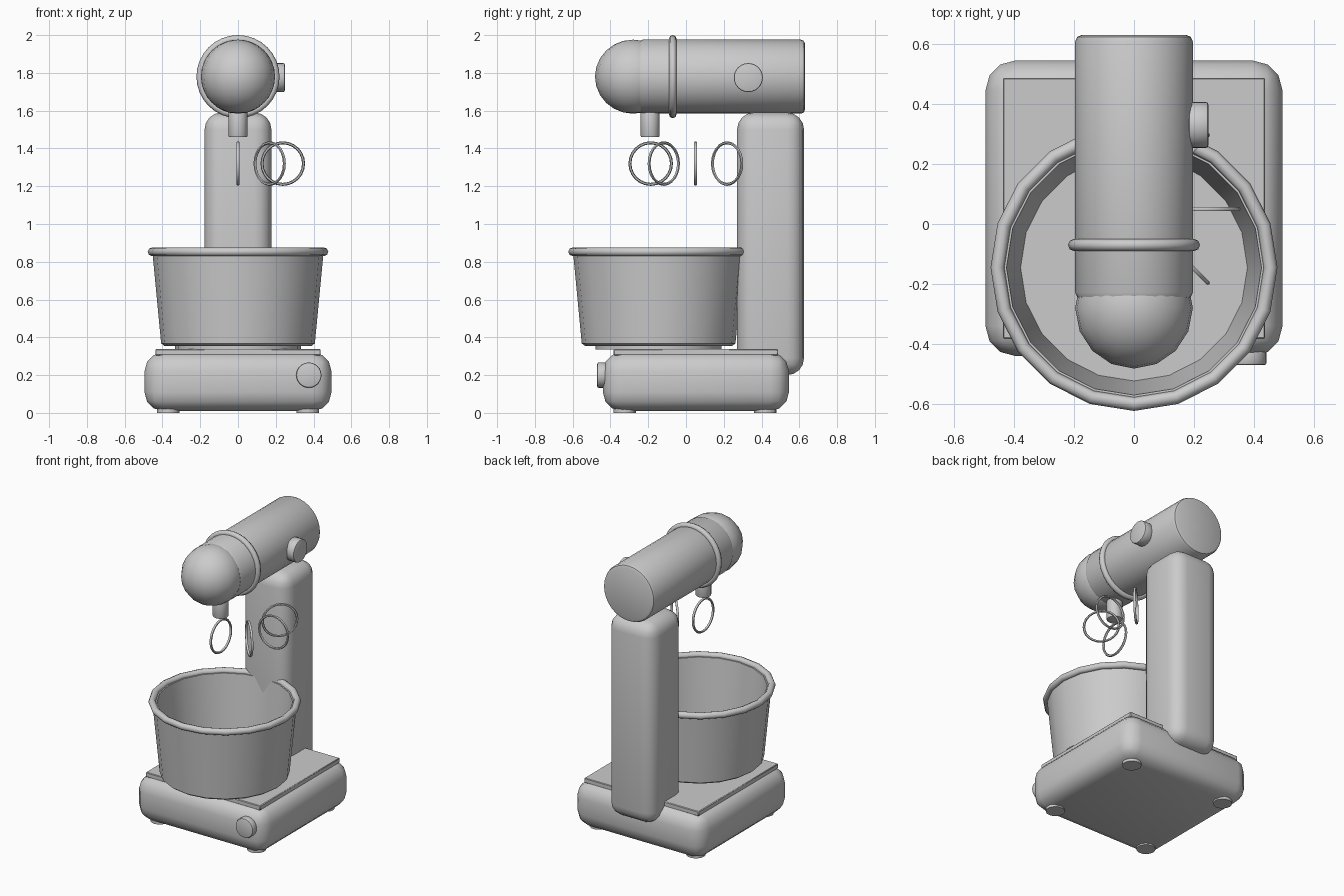
import bpy, bmesh, math
from math import pi, cos, sin, radians

if "Cube" in bpy.data.objects:
    bpy.data.objects.remove(bpy.data.objects["Cube"])

grey = bpy.data.materials.new("plain grey")
grey.diffuse_color = (0.6, 0.6, 0.6, 1)
grey.use_nodes = True
grey.node_tree.nodes["Principled BSDF"].inputs["Base Color"].default_value = grey.diffuse_color


def finish(ob, name, bevel=0, segments=3, angle=40):
    """Name, colour, optionally round, and smooth a part."""
    ob.name = name
    ob.data.materials.append(grey)
    if bevel:
        mod = ob.modifiers.new("rounding", "BEVEL")
        mod.width, mod.segments = bevel, segments
        mod.limit_method = "ANGLE"
        mod.angle_limit = radians(40)
        bpy.ops.object.modifier_apply(modifier=mod.name)
    bpy.ops.object.shade_smooth_by_angle(angle=radians(angle))
    return ob


def box(name, lo, hi, bevel=0, segments=3):
    centre = [(a + b) / 2 for a, b in zip(lo, hi)]
    bpy.ops.mesh.primitive_cube_add(size=1, location=centre)
    ob = bpy.context.object
    ob.scale = [b - a for a, b in zip(lo, hi)]
    bpy.ops.object.transform_apply(location=False, rotation=False, scale=True)
    return finish(ob, name, bevel, segments)


def cylinder(name, centre, radius, depth, rot=(0, 0, 0), bevel=0, sides=24):
    bpy.ops.mesh.primitive_cylinder_add(vertices=sides, radius=radius, depth=depth,
                                        location=centre, rotation=rot)
    return finish(bpy.context.object, name, bevel, 2)


def ring(name, centre, major, minor, rot=(0, 0, 0), sides=32, tube=8):
    bpy.ops.mesh.primitive_torus_add(location=centre, rotation=rot, major_radius=major,
                                     minor_radius=minor, major_segments=sides,
                                     minor_segments=tube)
    return finish(bpy.context.object, name, angle=60)


def lathe(name, centre, profile, sides):
    """Spin a profile that starts and ends on the z axis."""
    bm = bmesh.new()
    verts = [bm.verts.new((r, 0, z)) for r, z in profile]
    edges = [bm.edges.new(p) for p in zip(verts, verts[1:])]
    bmesh.ops.spin(bm, geom=verts + edges, cent=(0, 0, 0), axis=(0, 0, 1),
                   angle=2 * pi, steps=sides, use_duplicate=False)
    bmesh.ops.remove_doubles(bm, verts=bm.verts, dist=1e-4)
    bmesh.ops.recalc_face_normals(bm, faces=bm.faces)
    me = bpy.data.meshes.new(name)
    bm.to_mesh(me)
    bm.free()
    ob = bpy.data.objects.new(name, me)
    bpy.context.collection.objects.link(ob)
    ob.location = centre
    bpy.ops.object.select_all(action="DESELECT")
    bpy.context.view_layer.objects.active = ob
    ob.select_set(True)
    return finish(ob, name)


# Base with feet, top plate and front dial
box("base", (-0.495, -0.44, 0.01), (0.495, 0.545, 0.32), 0.1)
box("base_plate", (-0.437, -0.383, 0.305), (0.437, 0.487, 0.338), 0.004, 1)
for x in (-0.37, 0.37):
    for y in (-0.325, 0.42):
        cylinder("foot", (x, y, 0.02), 0.06, 0.04, sides=16)
cylinder("front_dial", (0.375, -0.445, 0.2), 0.067, 0.05, (pi / 2, 0, 0), 0.008)

# Upright column
box("column", (-0.177, 0.27, 0.2), (0.177, 0.625, 1.59), 0.09, 4)

# Motor head: barrel, rounded nose, trim band, side knob, drive shaft
HEAD_Z = 1.78
cylinder("head_barrel", (0, 0.19, HEAD_Z), 0.196, 0.88, (pi / 2, 0, 0), 0.022, 32)
bpy.ops.mesh.primitive_uv_sphere_add(segments=16, ring_count=12, radius=0.196,
                                     location=(0, -0.28, HEAD_Z))
bpy.context.object.scale.y = 1.03
finish(bpy.context.object, "head_nose", angle=60)
ring("head_band", (0, -0.07, HEAD_Z), 0.2, 0.02, (pi / 2, 0, 0))
cylinder("side_knob", (0.215, 0.33, 1.775), 0.077, 0.065, (0, pi / 2, 0), 0.008)
cylinder("drive_shaft", (0, -0.19, 1.53), 0.05, 0.14, bevel=0.006, sides=16)

# Mixing bowl: thick wall, flat floor, rolled rim, foot ring
BOWL_Y = -0.145
lathe("bowl", (0, BOWL_Y, 0),
      [(0, 0.355), (0.39, 0.355), (0.407, 0.368), (0.453, 0.85),
       (0.425, 0.85), (0.378, 0.385), (0, 0.385)], 20)
ring("bowl_rim", (0, BOWL_Y, 0.853), 0.455, 0.023, sides=20)
cylinder("bowl_foot", (0, BOWL_Y, 0.347), 0.333, 0.022, sides=20)

# Four whisk loops fanned around a common axis
for deg in (-90, -45, 0, 45):
    a = radians(deg)
    ring("whisk_loop", (0.237 * cos(a), 0.05 + 0.237 * sin(a), 1.32),
         0.11, 0.008, (pi / 2, 0, a), 24, 6)
